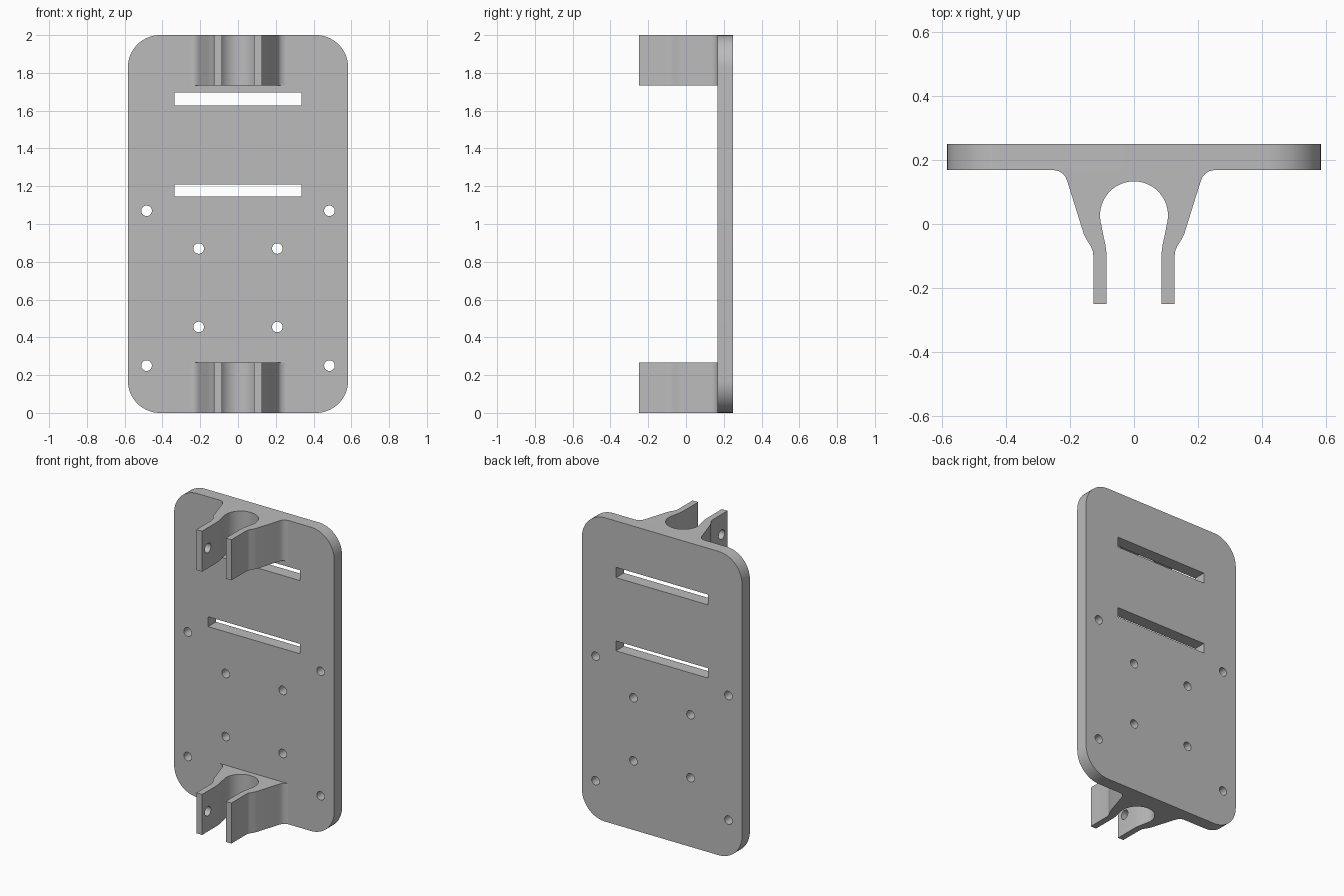
import bpy
import bmesh
from math import sin, cos, pi, radians
from mathutils import Vector

cube = bpy.data.objects.get("Cube")
if cube:
    bpy.data.objects.remove(cube, do_unlink=True)

grey = bpy.data.materials.new("mid grey")
grey.use_nodes = True
colour = (0.5, 0.5, 0.5, 1)
grey.diffuse_color = colour
grey.node_tree.nodes["Principled BSDF"].inputs["Base Color"].default_value = colour

HEIGHT, BACK, FRONT = 2.0, 0.25, 0.168
CLAMP_H = 0.267


def arc(cx, cy, r, start, end, steps):
    """Points along an arc, angles in degrees."""
    angles = [radians(start + (end - start) * i / steps) for i in range(steps + 1)]
    return [(cx + r * cos(a), cy + r * sin(a)) for a in angles]


def add_prism(bm, points, axis, low, high):
    """Extrude a closed 2D outline along an axis."""
    place = {"X": lambda u, v: (low, u, v),
             "Y": lambda u, v: (u, low, v),
             "Z": lambda u, v: (u, v, low)}[axis]
    face = bm.faces.new([bm.verts.new(place(u, v)) for u, v in points])
    step = Vector([(high - low) * (axis == a) for a in "XYZ"])
    moved = bmesh.ops.extrude_face_region(bm, geom=[face], use_keep_orig=True)
    verts = [g for g in moved["geom"] if isinstance(g, bmesh.types.BMVert)]
    bmesh.ops.translate(bm, verts=verts, vec=step)


def make_object(name, prisms):
    bm = bmesh.new()
    for prism in prisms:
        add_prism(bm, *prism)
    bmesh.ops.recalc_face_normals(bm, faces=bm.faces)
    mesh = bpy.data.meshes.new(name)
    bm.to_mesh(mesh)
    bm.free()
    mesh.materials.append(grey)
    obj = bpy.data.objects.new(name, mesh)
    bpy.context.collection.objects.link(obj)
    return obj


def select(obj):
    bpy.ops.object.select_all(action="DESELECT")
    obj.select_set(True)
    bpy.context.view_layer.objects.active = obj


def cut_and_shade(obj, cutter):
    cutter.hide_render = True
    mod = obj.modifiers.new("holes", "BOOLEAN")
    mod.operation = "DIFFERENCE"
    mod.solver = "EXACT"
    mod.object = cutter
    select(obj)
    bpy.ops.object.modifier_apply(modifier=mod.name)
    bpy.data.objects.remove(cutter, do_unlink=True)
    bpy.ops.object.shade_smooth_by_angle(angle=radians(30))


def circle(cx, cy, r):
    return arc(cx, cy, r, 0, 360, 32)[:-1]


# Back plate with rounded corners
half_w, radius = 0.583, 0.17
outline = []
for i, (sx, sz) in enumerate([(1, 1), (-1, 1), (-1, -1), (1, -1)]):
    cx = sx * (half_w - radius)
    cz = HEIGHT / 2 + sz * (HEIGHT / 2 - radius)
    outline += arc(cx, cz, radius, 90 * i, 90 * i + 90, 16)
plate = make_object("back_plate", [(outline, "Y", FRONT, BACK)])

# Strap slots and screw holes through the plate
cuts = []
for low, high in [(1.145, 1.21), (1.627, 1.695)]:
    slot = [(-0.335, low), (0.335, low), (0.335, high), (-0.335, high)]
    cuts.append((slot, "Y", 0.1, 0.3))
for x, z in [(0.484, 1.07), (0.484, 0.25), (0.208, 0.87), (0.208, 0.455)]:
    for side in (-1, 1):
        cuts.append((circle(side * x, z, 0.028), "Y", 0.1, 0.3))
cut_and_shade(plate, make_object("plate_cutter", cuts))

# Clamp cross-section: flared root, arm, then the round pipe seat
half = [(0.25, FRONT), (0.235, 0.165), (0.222, 0.157), (0.214, 0.147), (0.207, 0.13),
        (0.157, -0.03), (0.15, -0.045), (0.135, -0.069), (0.129, -0.082), (0.127, -0.098),
        (0.127, -0.25), (0.086, -0.25), (0.086, -0.09), (0.089, -0.066), (0.097, -0.03)]
half += arc(0, 0.027, 0.106, -16, 90, 24)
section = half + [(-x, y) for x, y in reversed(half[:-1])]

# Two clamps, each with a bolt hole in the right arm
for name, base in [("lower_clamp", 0), ("upper_clamp", HEIGHT - CLAMP_H)]:
    clamp = make_object(name, [(section, "Z", base, base + CLAMP_H)])
    bolt = circle(-0.19, base + CLAMP_H / 2, 0.031)
    cut_and_shade(clamp, make_object("bolt_cutter", [(bolt, "X", -0.2, -0.04)]))
